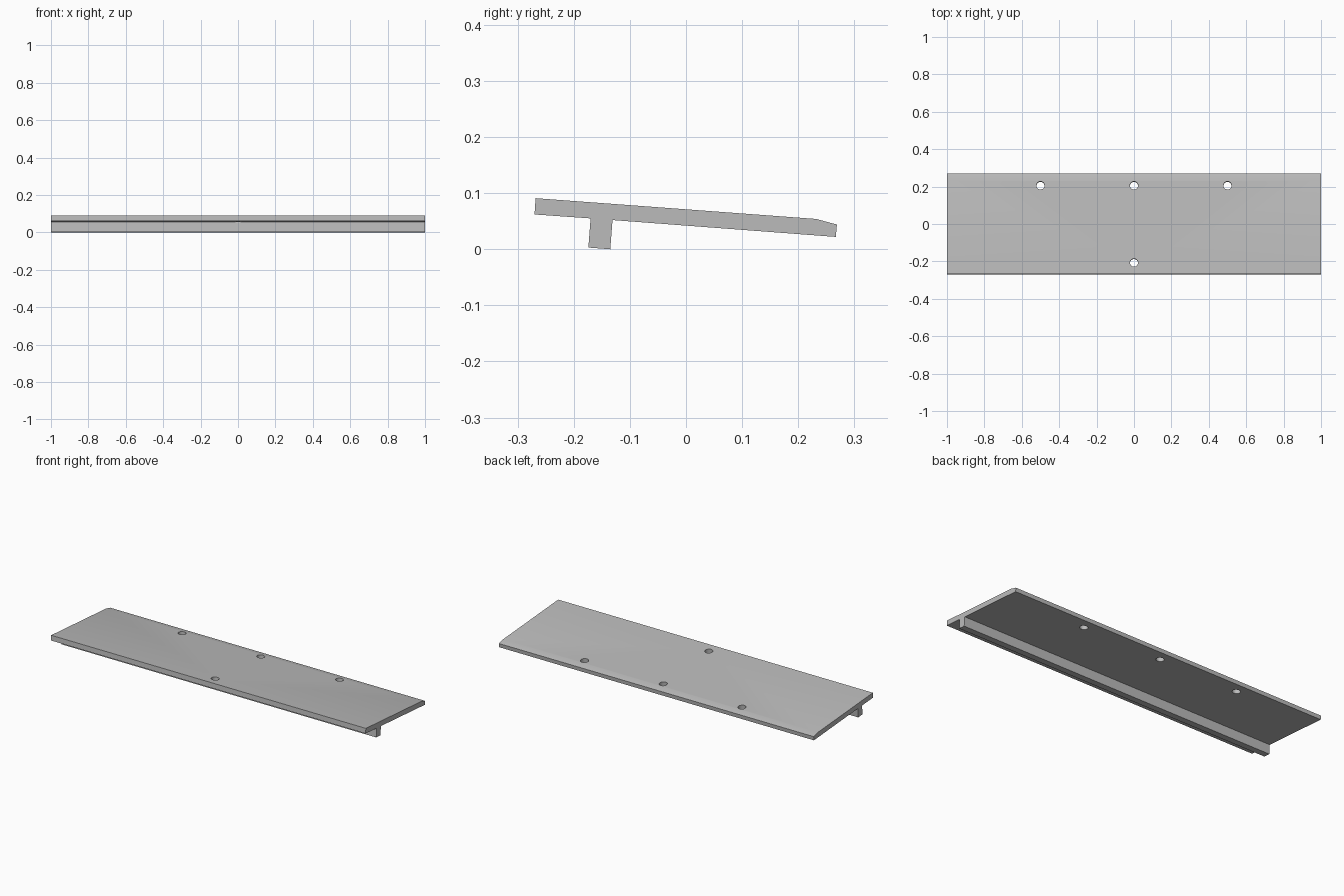
import bpy
import bmesh
import math
from mathutils import Matrix

cube = bpy.data.objects.get("Cube")
if cube:
    bpy.data.objects.remove(cube, do_unlink=True)

grey = bpy.data.materials.new("plain grey")
grey.use_nodes = True
colour = (0.5, 0.5, 0.5, 1)
grey.diffuse_color = colour
grey.node_tree.nodes["Principled BSDF"].inputs["Base Color"].default_value = colour

TILT = math.atan2(0.037, 0.5)


def add_object(name, bm):
    bmesh.ops.recalc_face_normals(bm, faces=bm.faces)
    mesh = bpy.data.meshes.new(name)
    bm.to_mesh(mesh)
    bm.free()
    mesh.materials.append(grey)
    obj = bpy.data.objects.new(name, mesh)
    bpy.context.collection.objects.link(obj)
    return obj


# Sloping board with a chamfered back edge and a rib below, extruded along x
profile = [(-0.27, 0.062), (-0.268, 0.091), (0.232, 0.054), (0.269, 0.044),
           (0.267, 0.022), (-0.131, 0.052), (-0.135, 0.0), (-0.174, 0.003),
           (-0.170, 0.055)]
bm = bmesh.new()
end = bm.faces.new([bm.verts.new((-1, y, z)) for y, z in profile])
side = bmesh.ops.extrude_face_region(bm, geom=[end])
moved = [v for v in side["geom"] if isinstance(v, bmesh.types.BMVert)]
bmesh.ops.translate(bm, verts=moved, vec=(2, 0, 0))
board = add_object("ribbed_board", bm)

# Screw holes square to the board: three at the back, one at the front
bm = bmesh.new()
for x, y in [(-0.5, 0.205), (0, 0.205), (0.5, 0.205), (0, -0.208)]:
    z = 0.057 - y * math.tan(TILT)
    place = Matrix.Translation((x, y, z)) @ Matrix.Rotation(-TILT, 4, "X")
    bmesh.ops.create_cone(bm, cap_ends=True, segments=32, radius1=0.0215,
                          radius2=0.0215, depth=0.08, matrix=place)
cutter = add_object("hole_cutter", bm)
cutter.hide_render = True
cutter.hide_viewport = True

holes = board.modifiers.new("screw holes", "BOOLEAN")
holes.operation = "DIFFERENCE"
holes.solver = "EXACT"
holes.object = cutter

# Smooth hole walls, crisp board edges
bpy.ops.object.select_all(action="DESELECT")
board.select_set(True)
bpy.context.view_layer.objects.active = board
bpy.ops.object.modifier_apply(modifier=holes.name)
bpy.data.objects.remove(cutter, do_unlink=True)
bpy.ops.object.shade_smooth_by_angle(angle=math.radians(12))
